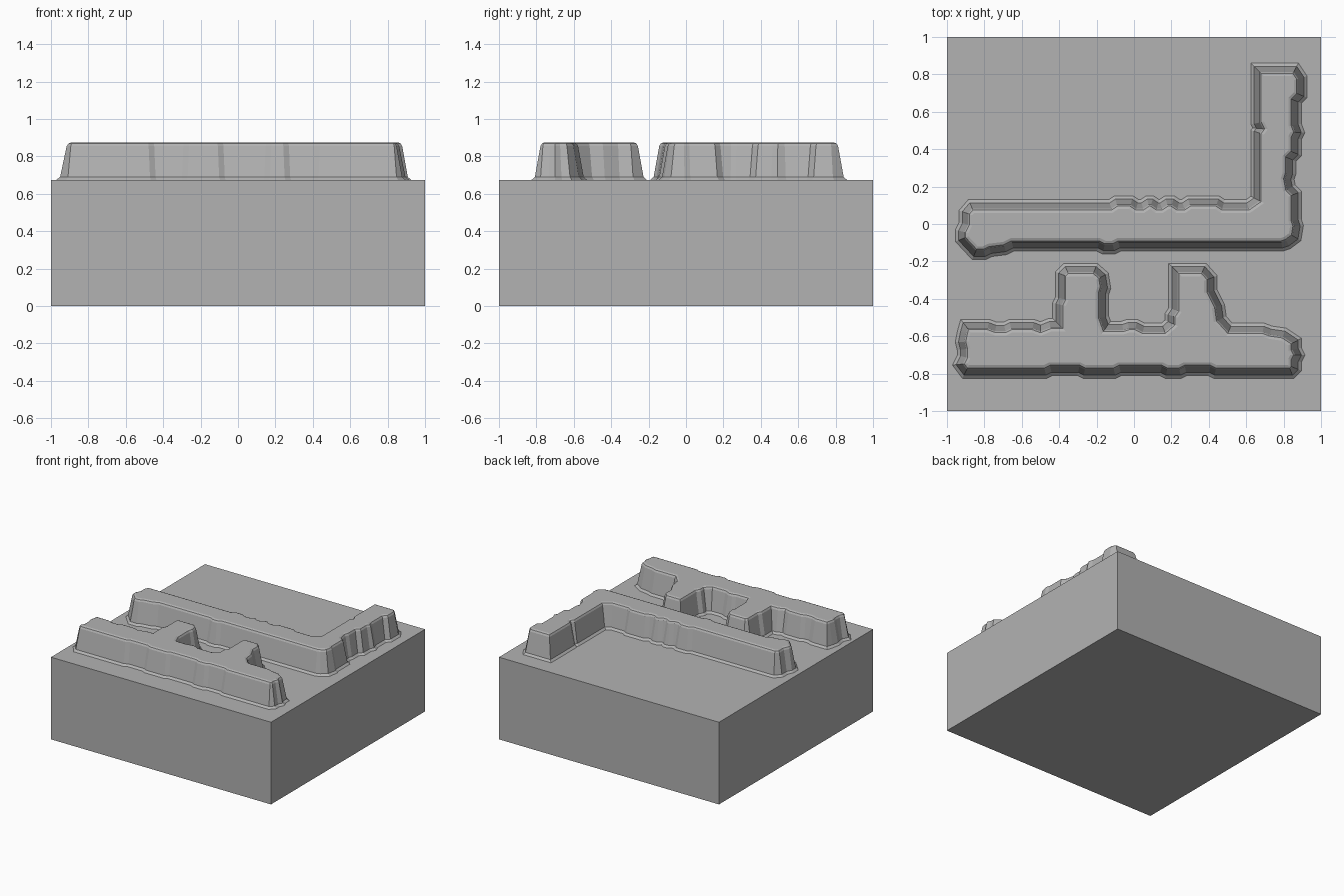
import bpy
import bmesh
from mathutils import Vector

# Remove the default cube only
default_cube = bpy.data.objects.get("Cube")
if default_cube:
    bpy.data.objects.remove(default_cube, do_unlink=True)

# One plain grey for everything
stone_grey = bpy.data.materials.new("stone_grey")
stone_grey.use_nodes = True
grey = (0.448, 0.448, 0.448, 1)
stone_grey.diffuse_color = grey
stone_grey.node_tree.nodes["Principled BSDF"].inputs["Base Color"].default_value = grey

GROUND, CREST = 0.675, 0.875

# Wall section: outward offset from the outline, and height
WALL_SECTION = [
    (0.035, GROUND),
    (0.018, GROUND + 0.015),
    (-0.012, CREST - 0.02),
    (-0.02, CREST - 0.006),
    (-0.035, CREST),
]


def finish(bm, name):
    """Turn a bmesh into a named grey object."""
    bmesh.ops.recalc_face_normals(bm, faces=bm.faces)
    mesh = bpy.data.meshes.new(name)
    bm.to_mesh(mesh)
    bm.free()
    mesh.materials.append(stone_grey)
    obj = bpy.data.objects.new(name, mesh)
    bpy.context.collection.objects.link(obj)
    return obj


def offset_outline(points, distance):
    """Mitred offset of a clockwise outline; positive goes outward."""
    result = []
    count = len(points)
    for i, point in enumerate(points):
        before = (point - points[i - 1]).normalized()
        after = (points[(i + 1) % count] - point).normalized()
        normal_a = Vector((-before.y, before.x))
        normal_b = Vector((-after.y, after.x))
        miter = (normal_a + normal_b).normalized()
        stretch = 1 / max(miter.dot(normal_a), 0.6)
        result.append(point + miter * distance * stretch)
    return result


def plateau(name, outline):
    """Raised flat-topped land with sloping, jogged walls."""
    points = [Vector(pair) / 100 for pair in outline]
    bm = bmesh.new()
    rings = []
    for distance, height in WALL_SECTION:
        ring = offset_outline(points, distance)
        rings.append([bm.verts.new((p.x, p.y, height)) for p in ring])
    for lower, upper in zip(rings, rings[1:]):
        for i in range(len(points)):
            bm.faces.new((lower[i - 1], lower[i], upper[i], upper[i - 1]))
    cap = bm.faces.new(rings[-1])
    bmesh.ops.triangulate(bm, faces=[cap])
    return finish(bm, name)


def jogs(xs, near, far):
    """Straight run that steps between two depths at each given x."""
    run = []
    levels = [near, far]
    for i, x in enumerate(xs):
        side = 1 if xs[-1] > xs[0] else -1
        run += [(x - side * 1.5, levels[i % 2]), (x + side * 1.5, levels[1 - i % 2])]
    return run


# Ground block
block = bmesh.new()
bmesh.ops.create_cube(block, size=1)
for vert in block.verts:
    vert.co = (vert.co.x * 2, vert.co.y * 2, (vert.co.z + 0.5) * GROUND)
finish(block, "ground_block")

# Rear L-shaped plateau, clockwise from its back left corner (hundredths)
rear_back = [(-87, 9.5)] + jogs([-11, 0, 6, 11, 16, 22, 28, 46], 9.5, 11.5)
rear_back[-1] = (47.5, 9.5)
rear_arm = [
    (61, 9.5), (66, 13), (66, 49), (67.5, 51), (66, 54), (66, 82.5),
    (86, 82.5), (89, 78), (89, 69), (86, 66), (86, 53), (87.5, 49),
    (86, 46), (86, 38), (83, 35), (83, 27), (82, 24), (83, 19),
    (86, 16), (86, 2), (87, -1), (86, -7), (82, -10), (79, -11),
]
rear_front = [
    (-8, -11), (-11, -12.5), (-16, -12.5), (-19, -11), (-65, -11),
    (-69, -13), (-77, -14), (-80, -15.5), (-85, -15.5), (-92, -8),
    (-92, -4), (-90, 0), (-90, 6),
]
plateau("rear_plateau", rear_back + rear_arm + rear_front)

# Front plateau with two rearward spurs, clockwise from its back left corner
left_spur = [
    (-90, -54.5), (-78, -54.5), (-74, -56), (-69, -56), (-66, -54.5), (-54, -54.5),
    (-50, -56), (-45, -54), (-40, -54), (-40, -43), (-38.5, -40),
    (-38.5, -27), (-36, -24.5), (-21, -24.5), (-17, -28), (-16, -34),
    (-17, -37), (-17, -50), (-15, -55.5),
]
right_spur = [
    (-6, -55.5), (-3, -54.5), (1, -54.5), (5, -56.5), (16, -56.5), (20, -53),
    (20, -49), (22, -46), (22, -24.5), (37, -24.5), (41, -29), (41, -36),
    (45, -44), (46, -51), (51, -56.5), (69, -56.5), (73, -58), (80, -59), (86, -63),
]
right_end = [(86, -67), (87.5, -70), (86, -73), (86, -77), (84, -79)]
front_face = jogs([42, 26, 16, -9, -28, -46, -62], -79, -77.5)
front_face[-1] = (-63.5, -79)
left_end = [
    (-90, -79), (-93, -75), (-91, -71), (-91, -67), (-92, -63), (-91, -58),
]
plateau("front_plateau", left_spur + right_spur + right_end + front_face + left_end)
